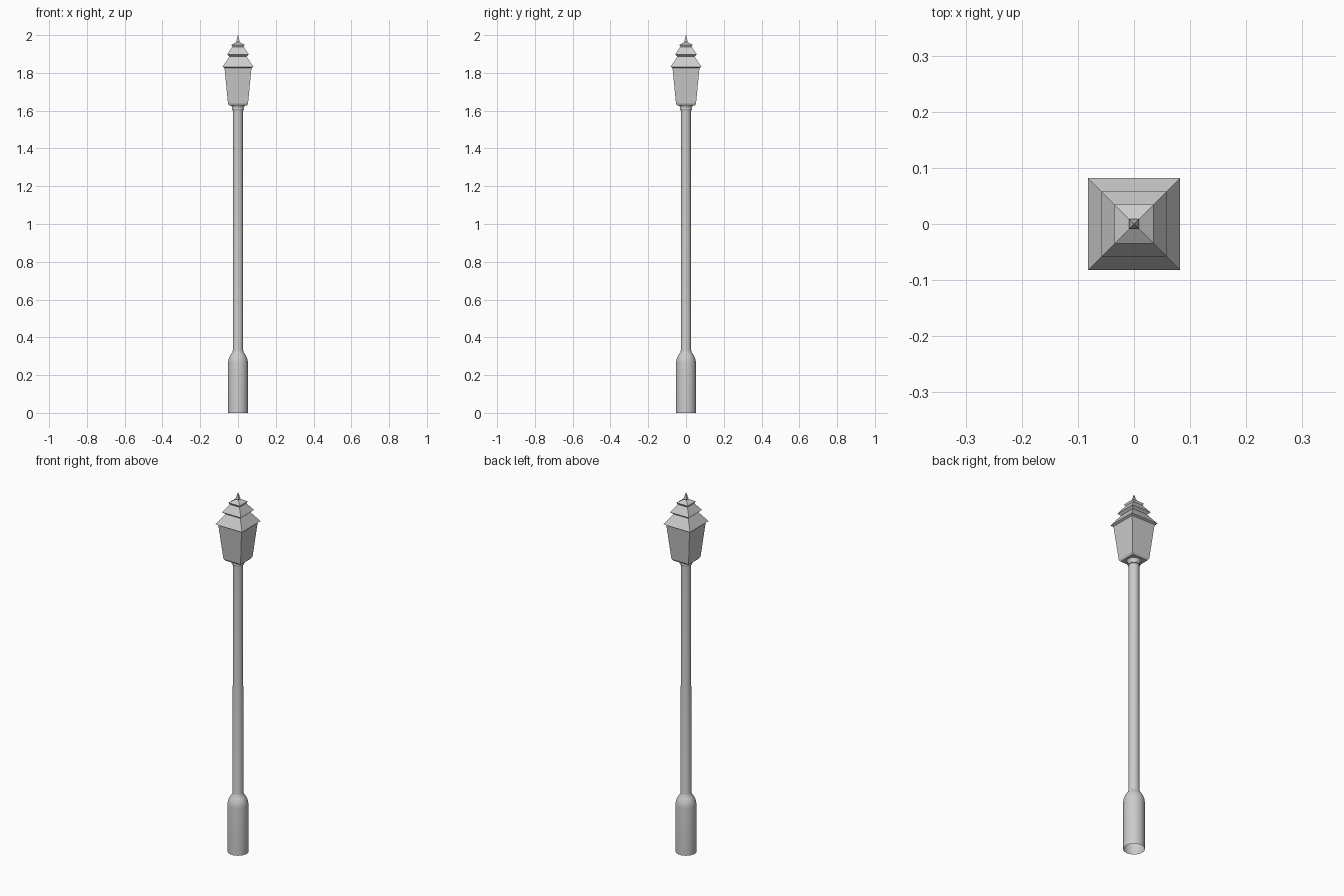
import bpy, bmesh, math

if "Cube" in bpy.data.objects:
    bpy.data.objects.remove(bpy.data.objects["Cube"])


def lathe(name, profile, sides, turn=0.0, scale=1.0, smooth=False, cap_top=False):
    """Stack rings from (radius, z) points and bridge them."""
    bm = bmesh.new()
    rings = []
    for r, z in profile:
        rings.append([bm.verts.new((r * scale * math.cos(turn + math.tau * i / sides),
                                    r * scale * math.sin(turn + math.tau * i / sides), z))
                      for i in range(sides)])
    for a, b in zip(rings, rings[1:]):
        for i in range(sides):
            j = (i + 1) % sides
            bm.faces.new((a[i], a[j], b[j], b[i]))
    if cap_top:
        bm.faces.new(rings[-1])
    mesh = bpy.data.meshes.new(name)
    bm.to_mesh(mesh)
    bm.free()
    obj = bpy.data.objects.new(name, mesh)
    bpy.context.collection.objects.link(obj)
    if smooth:
        bpy.ops.object.select_all(action='DESELECT')
        obj.select_set(True)
        bpy.context.view_layer.objects.active = obj
        bpy.ops.object.shade_smooth_by_angle(angle=math.radians(35))
    return obj


def square(name, profile):
    """Four-sided part; profile radii are half-widths."""
    return lathe(name, profile, 4, math.pi / 4, math.sqrt(2), cap_top=True)


# Round post: wide open-bottomed base, curved shoulder, slim pole
lathe("post", [(0.053, 0), (0.053, 0.265), (0.051, 0.28), (0.046, 0.295),
               (0.038, 0.309), (0.030, 0.32), (0.027, 0.333), (0.026, 1.61)],
      32, smooth=True)

# Round collar under the lantern
lathe("collar", [(0.026, 1.602), (0.030, 1.602), (0.032, 1.608), (0.030, 1.614),
                 (0.031, 1.618), (0.036, 1.626), (0.036, 1.632)], 32, smooth=True)

# Tapered square lantern with tucked-in underside
square("lantern_body", [(0.025, 1.626), (0.047, 1.627), (0.053, 1.638), (0.072, 1.832)])

# Three stacked roof tiers with overhanging eaves
square("roof", [(0.071, 1.826), (0.082, 1.832), (0.045, 1.886),
                (0.058, 1.897), (0.030, 1.938),
                (0.035, 1.948), (0.010, 1.963)])

# Pointed finial
square("finial", [(0.006, 1.96), (0.009, 1.968), (0.007, 1.976), (0.0008, 2.0)])
